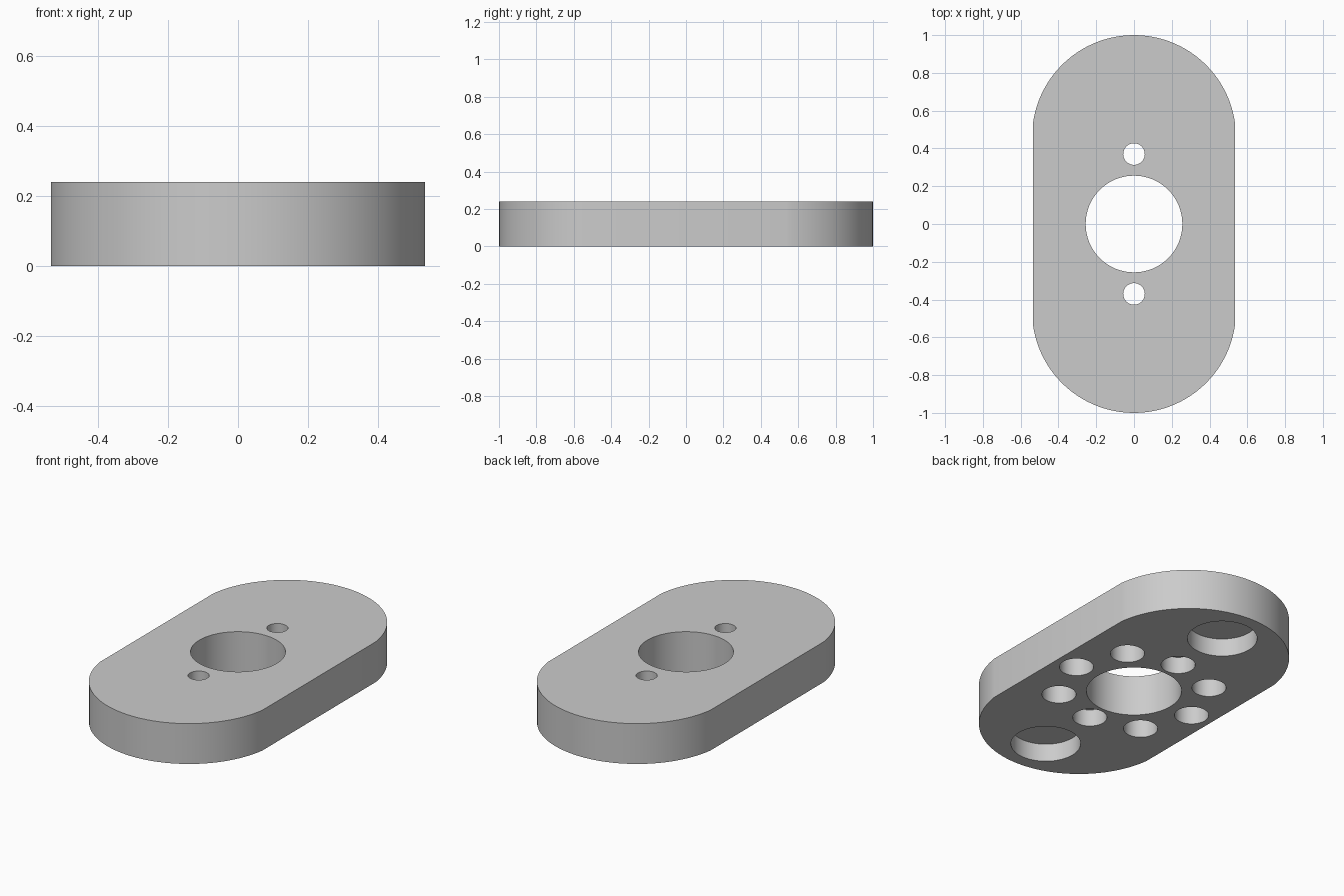
import bpy, bmesh
from math import cos, sin, asin, acos, pi, radians

default = bpy.data.objects.get("Cube")
if default:
    bpy.data.objects.remove(default)

HEIGHT = 0.24
HALF_WIDTH = 0.535
END_RADIUS = 0.54
END_CENTRE = 1 - END_RADIUS

grey = bpy.data.materials.new("plain grey")
grey.use_nodes = True
grey.diffuse_color = (0.6, 0.6, 0.6, 1)
grey.node_tree.nodes["Principled BSDF"].inputs["Base Color"].default_value = (0.6, 0.6, 0.6, 1)


def prism(name, outline, low, high):
    """Extrude a flat outline between two heights."""
    bm = bmesh.new()
    base = bm.faces.new([bm.verts.new((x, y, low)) for x, y in outline])
    grown = bmesh.ops.extrude_face_region(bm, geom=[base])["geom"]
    top = [v for v in grown if isinstance(v, bmesh.types.BMVert)]
    bmesh.ops.translate(bm, verts=top, vec=(0, 0, high - low))
    bmesh.ops.recalc_face_normals(bm, faces=bm.faces)
    mesh = bpy.data.meshes.new(name)
    bm.to_mesh(mesh)
    bm.free()
    mesh.materials.append(grey)
    obj = bpy.data.objects.new(name, mesh)
    bpy.context.collection.objects.link(obj)
    return obj


# Rounded plate
start = acos(HALF_WIDTH / END_RADIUS)
steps = 48
arc = []
for i in range(steps + 1):
    a = start + (pi - 2 * start) * i / steps
    arc.append((END_RADIUS * cos(a), END_CENTRE + END_RADIUS * sin(a)))
plate = prism("plate", arc + [(-x, -y) for x, y in arc], 0, HEIGHT)

cutters = []


def drill(name, x, y, radius, depth, segments=48):
    """Cut a round hole upwards from the underside."""
    ring = [(x + radius * cos(2 * pi * i / segments), y + radius * sin(2 * pi * i / segments))
            for i in range(segments)]
    cutter = prism(name, ring, -0.1, depth)
    cutter.hide_render = True
    mod = plate.modifiers.new(name, "BOOLEAN")
    mod.operation = "DIFFERENCE"
    mod.solver = "EXACT"
    mod.object = cutter
    cutters.append(cutter)


# Central bore, end pockets and counterbored screw holes
drill("central_bore", 0, 0, 0.256, HEIGHT + 0.1, 64)
for side in (1, -1):
    drill("end_pocket", 0, side * 0.74, 0.188, 0.106)
    drill("screw_recess", 0, side * 0.37, 0.092, 0.10)
    drill("screw_hole", 0, side * 0.37, 0.057, HEIGHT + 0.1)
    # Deep blind holes around the bore
    drill("side_hole", side * 0.405, 0, 0.092, 0.2)
    for across in (1, -1):
        drill("diagonal_hole", side * 0.287, across * 0.287, 0.092, 0.2)

# Bake the cuts and remove the cutters
bpy.context.view_layer.update()
graph = bpy.context.evaluated_depsgraph_get()
baked = bpy.data.meshes.new_from_object(plate.evaluated_get(graph))
plate.modifiers.clear()
plate.data = baked
for cutter in cutters:
    bpy.data.objects.remove(cutter)

for obj in bpy.context.selected_objects:
    obj.select_set(False)
plate.select_set(True)
bpy.context.view_layer.objects.active = plate
bpy.ops.object.shade_smooth_by_angle(angle=radians(30))
